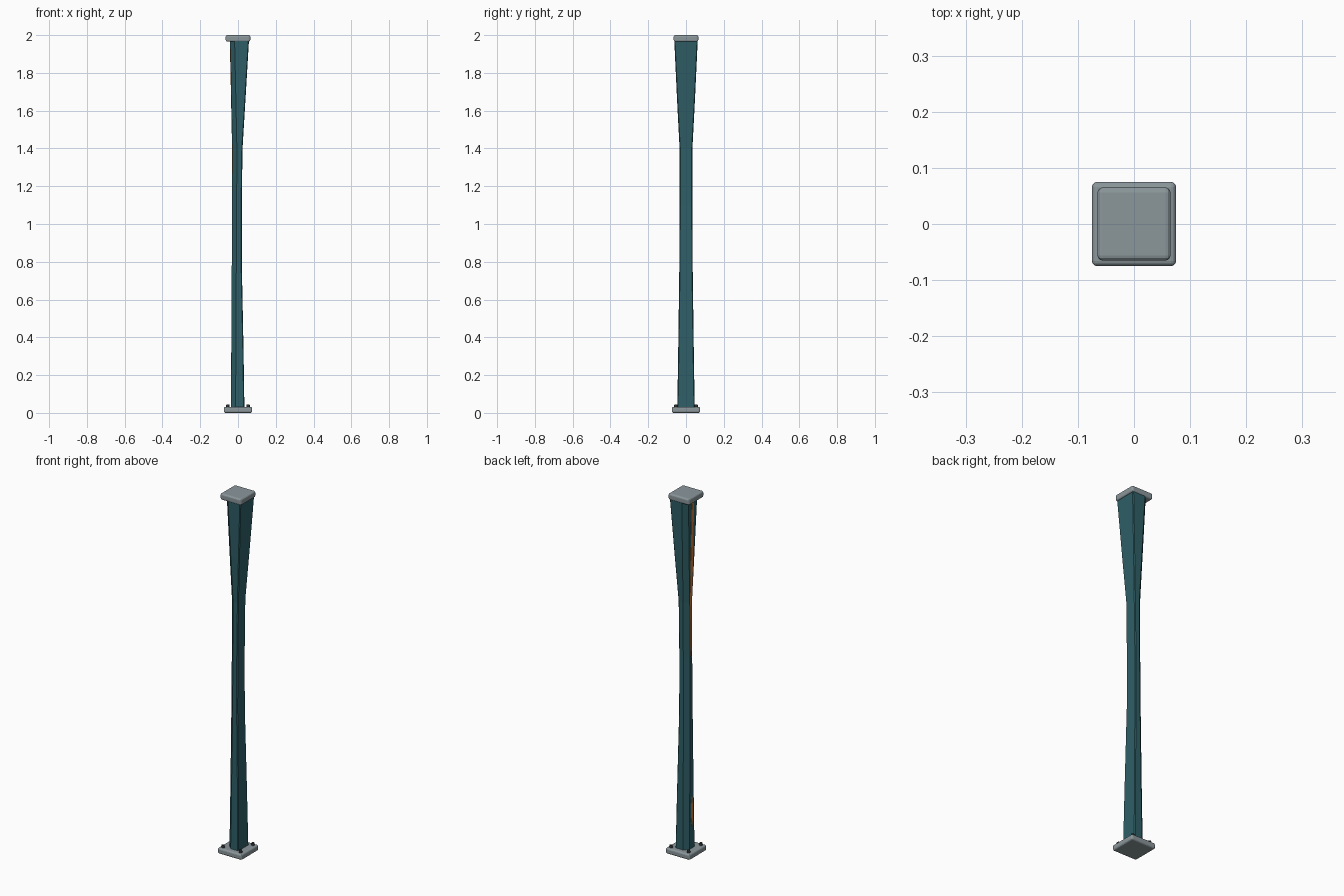
import bpy, bmesh

if "Cube" in bpy.data.objects:
    bpy.data.objects.remove(bpy.data.objects["Cube"])

def material(name, rgb):
    m = bpy.data.materials.new(name)
    m.diffuse_color = (*rgb, 1)
    m.use_nodes = True
    m.node_tree.nodes["Principled BSDF"].inputs["Base Color"].default_value = m.diffuse_color
    return m

TEAL = material("teal_paint", (0.028, 0.115, 0.135))
ORANGE = material("orange_trim", (0.6, 0.2, 0.04))
STEEL = material("steel", (0.26, 0.31, 0.33))
DARK = material("dark_bolt", (0.03, 0.035, 0.04))

def finish(name, bm, mat):
    bmesh.ops.recalc_face_normals(bm, faces=bm.faces)
    me = bpy.data.meshes.new(name)
    bm.to_mesh(me)
    bm.free()
    me.materials.append(mat)
    ob = bpy.data.objects.new(name, me)
    bpy.context.collection.objects.link(ob)
    return ob

def loft(name, rings, mat):
    bm = bmesh.new()
    vs = [[bm.verts.new(p) for p in r] for r in rings]
    n = len(vs[0])
    for a, b in zip(vs, vs[1:]):
        for i in range(n):
            j = (i + 1) % n
            bm.faces.new((a[i], a[j], b[j], b[i]))
    bm.faces.new(vs[0])
    bm.faces.new(vs[-1])
    return finish(name, bm, mat)

def plate(name, half, z0, z1):
    bm = bmesh.new()
    bmesh.ops.create_cube(bm, size=1)
    for v in bm.verts:
        v.co = (v.co.x * 2 * half, v.co.y * 2 * half, z0 if v.co.z < 0 else z1)
    ob = finish(name, bm, STEEL)
    bev = ob.modifiers.new("rounded", "BEVEL")
    bev.width = 0.009
    bev.segments = 3

# end plates
plate("base_plate", 0.075, 0.0, 0.032)
plate("top_plate", 0.065, 1.965, 2.0)

# shaft: wide chamfers toward -x, small ones toward +x
def section(z, left, right, h):
    c, s = 0.024, 0.004
    return [(left, -h + c, z), (left + c, -h, z), (right - s, -h, z), (right, -h + s, z),
            (right, h - s, z), (right - s, h, z), (left + c, h, z), (left, h - c, z)]

levels = [(0.025, -0.037, 0.034, 0.046), (0.35, -0.035, 0.029, 0.041),
          (0.8, -0.033, 0.020, 0.035), (1.1, -0.031, 0.020, 0.034),
          (1.4, -0.030, 0.024, 0.034), (1.65, -0.035, 0.039, 0.047),
          (1.97, -0.042, 0.058, 0.062)]
loft("shaft", [section(*l) for l in levels], TEAL)

def face_x(z):
    for a, b in zip(levels, levels[1:]):
        if a[0] <= z <= b[0]:
            return a[1] + (b[1] - a[1]) * (z - a[0]) / (b[0] - a[0])

# inlaid strips following the -x face, tapered at the ends
def strip(name, pts):
    rings = []
    for z, w in pts:
        x = face_x(z)
        rings.append([(x - 0.0015, -w, z), (x + 0.004, -w, z),
                      (x + 0.004, w, z), (x - 0.0015, w, z)])
    loft(name, rings, ORANGE)

strip("upper_strip", [(1.09, 0.002), (1.16, 0.007), (1.4, 0.009), (1.65, 0.010),
                      (1.88, 0.010), (1.955, 0.010)])
strip("lower_strip", [(0.155, 0.002), (0.19, 0.007), (0.24, 0.009), (0.28, 0.007), (0.32, 0.002)])

# anchor bolts
for sx in (-1, 1):
    for sy in (-1, 1):
        bm = bmesh.new()
        bmesh.ops.create_cone(bm, cap_ends=True, segments=12, radius1=0.009,
                              radius2=0.008, depth=0.018)
        bmesh.ops.translate(bm, verts=bm.verts, vec=(sx * 0.054, sy * 0.054, 0.036))
        finish("anchor_bolt", bm, DARK)
